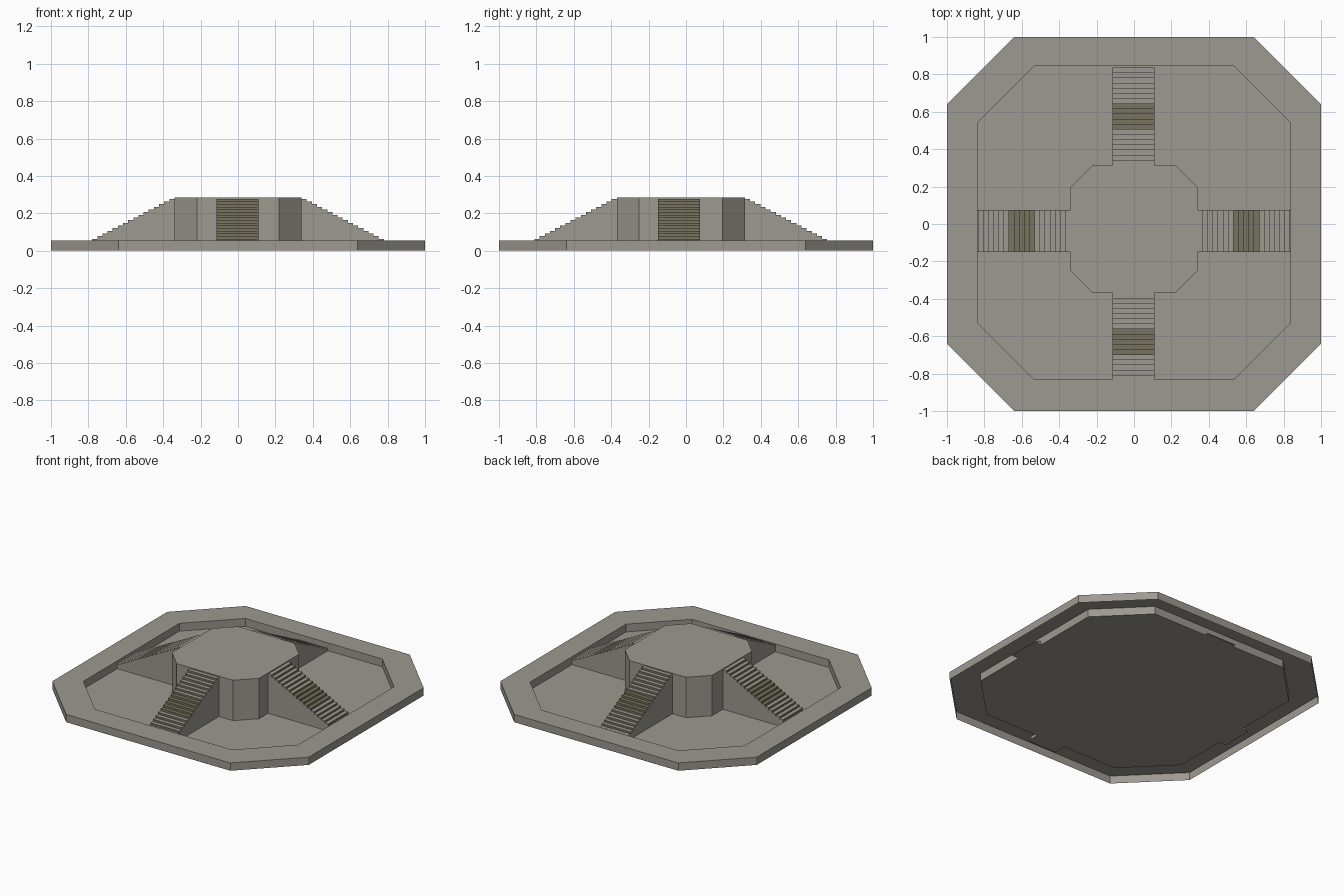
import bpy, bmesh, math
from mathutils import Matrix, Vector

if "Cube" in bpy.data.objects:
    bpy.data.objects.remove(bpy.data.objects["Cube"])


def material(name, color):
    m = bpy.data.materials.new(name)
    m.diffuse_color = (*color, 1)
    m.use_nodes = True
    m.node_tree.nodes["Principled BSDF"].inputs["Base Color"].default_value = m.diffuse_color
    return m


STONE = material("warm grey stone", (0.34, 0.32, 0.285))
OLIVE = material("dark olive stone", (0.19, 0.175, 0.115))

RIM_Z, TOP_Z = 0.055, 0.285
STEPS, RUN = 20, 0.55


def finish(name, bm):
    mesh = bpy.data.meshes.new(name)
    bm.to_mesh(mesh)
    bm.free()
    for m in (STONE, OLIVE):
        mesh.materials.append(m)
    obj = bpy.data.objects.new(name, mesh)
    bpy.context.collection.objects.link(obj)
    return obj


def octagon(bm, hx, y0, y1, c, z):
    """Counter-clockwise rectangle with cut corners."""
    pts = [(hx, y0 + c), (hx, y1 - c), (hx - c, y1), (c - hx, y1),
           (-hx, y1 - c), (-hx, y0 + c), (c - hx, y0), (hx - c, y0)]
    return [bm.verts.new((x, y, z)) for x, y in pts]


def bridge(bm, low, high):
    for i in range(8):
        j = (i + 1) % 8
        bm.faces.new((low[i], low[j], high[j], high[i]))


# Sunken basin: outer wall, flat rim, inner wall and floor, open under the rim
bm = bmesh.new()
loops = [octagon(bm, 1, -1, 1, 0.36, 0),
         octagon(bm, 1, -1, 1, 0.36, RIM_Z),
         octagon(bm, 0.837, -0.83, 0.845, 0.303, RIM_Z),
         octagon(bm, 0.837, -0.83, 0.845, 0.303, 0)]
for a, b in zip(loops, loops[1:]):
    bridge(bm, a, b)
bm.faces.new(loops[-1])
finish("basin", bm)

# Central raised platform
bm = bmesh.new()
low = octagon(bm, 0.34, -0.37, 0.315, 0.12, 0)
high = octagon(bm, 0.34, -0.37, 0.315, 0.12, TOP_Z)
bridge(bm, low, high)
bm.faces.new(high)
finish("platform", bm)


def stair(name, angle, edge, offset):
    """Stepped solid running down and outward from the platform edge."""
    rise, run = TOP_Z / STEPS, RUN / STEPS
    profile = [(edge, 0), (edge, TOP_Z - rise * 0.5)]
    for i in range(STEPS):
        u = edge + (i + 1) * run
        z = TOP_Z - (i + 0.5) * rise
        profile += [(u, z), (u, max(0, z - rise))]
    mat = Matrix.Translation(offset) @ Matrix.Rotation(angle, 4, 'Z')
    bm = bmesh.new()
    sides = [[bm.verts.new(mat @ Vector((u, s * 0.1125, z))) for u, z in profile]
             for s in (-1, 1)]
    a, b = sides
    n = len(profile)
    for i in range(1, n):
        j = (i + 1) % n
        f = bm.faces.new((a[i], a[j], b[j], b[i]))
        # risers are olive, and so are the treads of the middle flight
        riser = i % 2 == 0
        middle = 0.32 < (profile[i][0] - edge) / RUN < 0.6
        if i < n - 1 and (riser or middle):
            f.material_index = 1
    bm.faces.new(a)
    bm.faces.new(b)
    bmesh.ops.recalc_face_normals(bm, faces=bm.faces)
    # make sure the treads face up
    bm.faces.ensure_lookup_table()
    if bm.faces[0].normal.z < 0:
        bmesh.ops.reverse_faces(bm, faces=bm.faces)
    finish(name, bm)


# Four stairways
across = Vector((0, -0.0375, 0))
along = Vector((-0.0025, 0, 0))
stair("right_stair", 0, 0.34, across)
stair("left_stair", math.pi, 0.34, across)
stair("back_stair", math.pi / 2, 0.315, along)
stair("front_stair", -math.pi / 2, 0.37, along)
